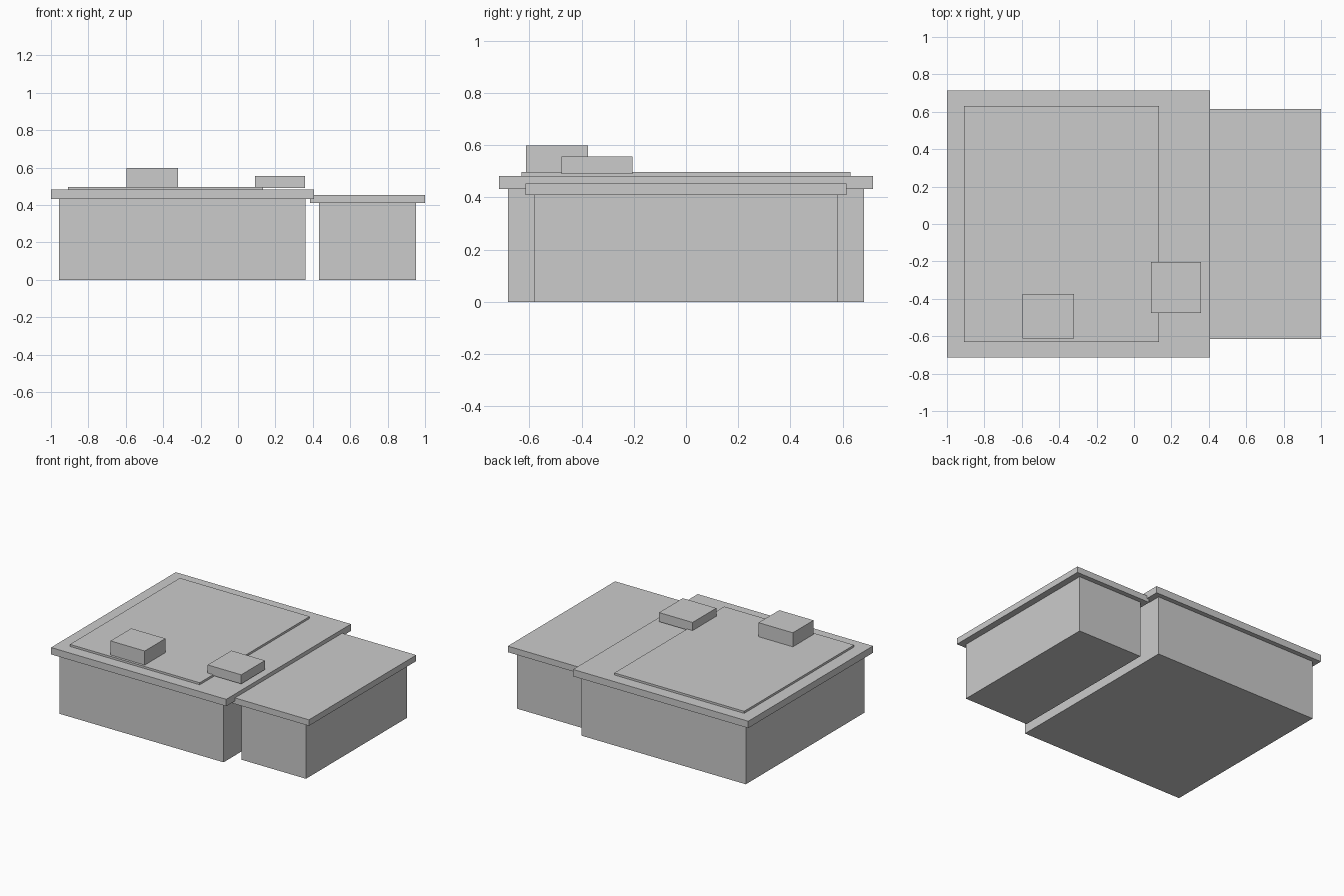
import bpy
from mathutils import Vector

if "Cube" in bpy.data.objects:
    bpy.data.objects.remove(bpy.data.objects["Cube"], do_unlink=True)

# One plain grey for the whole building
GREY = (0.6, 0.6, 0.6, 1.0)
grey = bpy.data.materials.new("plain_grey")
grey.use_nodes = True
grey.diffuse_color = GREY
grey.node_tree.nodes["Principled BSDF"].inputs["Base Color"].default_value = GREY


def block(name, low, high):
    """Add a box spanning two opposite corners."""
    low, high = Vector(low), Vector(high)
    bpy.ops.mesh.primitive_cube_add(size=1, location=(low + high) / 2)
    obj = bpy.context.object
    obj.name = name
    obj.scale = high - low
    bpy.ops.object.transform_apply(location=False, rotation=False, scale=True)
    obj.data.materials.append(grey)
    return obj


# Main hall with overhanging roof slab and raised roof panel
block("main_walls", (-0.957, -0.681, 0), (0.361, 0.681, 0.432))
block("main_roof", (-1, -0.715, 0.432), (0.406, 0.715, 0.482))
block("roof_panel", (-0.908, -0.63, 0.482), (0.134, 0.63, 0.497))

# Lower side annex, its roof tucked under the main roof edge
block("annex_walls", (0.433, -0.58, 0), (0.952, 0.58, 0.41))
block("annex_roof", (0.386, -0.615, 0.41), (1, 0.615, 0.454))

# Rooftop units
block("tall_roof_unit", (-0.595, -0.612, 0.49), (-0.32, -0.375, 0.599))
block("low_roof_unit", (0.09, -0.476, 0.49), (0.359, -0.204, 0.556))
